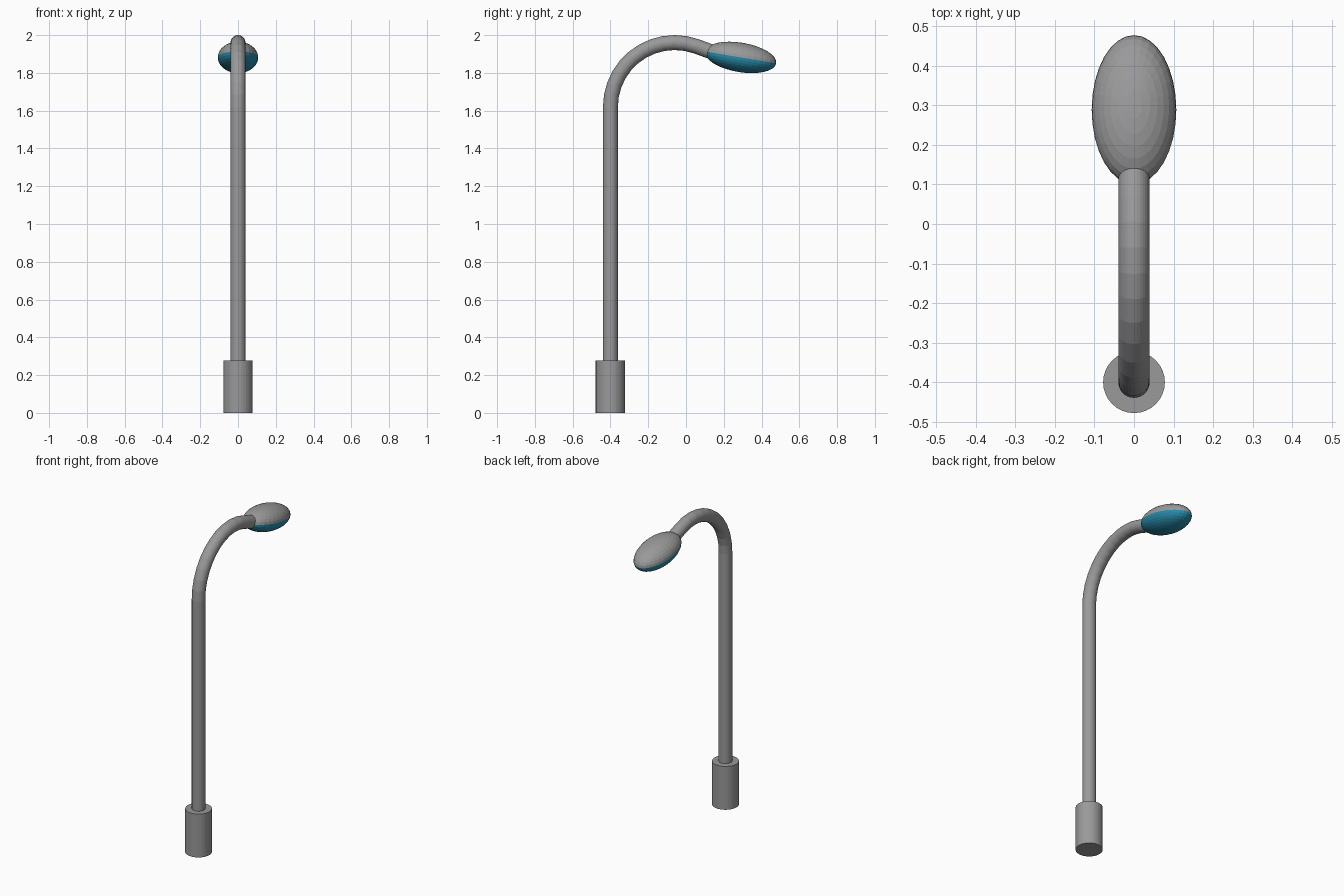
import bpy, bmesh
from math import sin, cos, radians, pi
from mathutils import Matrix

if "Cube" in bpy.data.objects:
    bpy.data.objects.remove(bpy.data.objects["Cube"])

POST_Y = -0.4
TUBE_R = 0.0395
BASE_H = 0.278
BEND_R = 0.34          # centreline radius of the gooseneck
BEND_Z = 1.6205


def material(name, color):
    mat = bpy.data.materials.new(name)
    mat.diffuse_color = color
    mat.use_nodes = True
    mat.node_tree.nodes["Principled BSDF"].inputs["Base Color"].default_value = mat.diffuse_color
    return mat


grey = material("dark_grey", (0.32, 0.32, 0.32, 1))
blue = material("lens_blue", (0.02, 0.27, 0.42, 1))


def finish(bm, name, mat):
    bmesh.ops.recalc_face_normals(bm, faces=bm.faces)
    mesh = bpy.data.meshes.new(name)
    bm.to_mesh(mesh)
    bm.free()
    mesh.materials.append(mat)
    obj = bpy.data.objects.new(name, mesh)
    bpy.context.collection.objects.link(obj)
    return obj


def tube(name, path, radius, sides=32):
    """Sweep a circle along (y, z, tilt) stations in the x = 0 plane."""
    bm = bmesh.new()
    rings = []
    for y, z, t in path:
        ring = []
        for i in range(sides):
            a = 2 * pi * i / sides
            u, v = radius * cos(a), radius * sin(a)
            ring.append(bm.verts.new((u, y + v * cos(t), z - v * sin(t))))
        rings.append(ring)
    for lo, hi in zip(rings, rings[1:]):
        for i in range(sides):
            j = (i + 1) % sides
            bm.faces.new((lo[i], lo[j], hi[j], hi[i]))
    bm.faces.new(rings[0])
    bm.faces.new(rings[-1])
    return finish(bm, name, grey)


def half_shell(name, sign, mat):
    """Upper (+1) or lower (-1) half of the tilted egg-shaped lamp head."""
    bm = bmesh.new()
    bmesh.ops.create_uvsphere(bm, u_segments=32, v_segments=16, radius=1)
    bmesh.ops.delete(bm, geom=[v for v in bm.verts if v.co.z * sign < -1e-4],
                     context='VERTS')
    # An open shell can confuse the normal solver, so orient outward by hand
    bm.transform(Matrix.Translation((0, 0.289, 1.882))
                 @ Matrix.Rotation(radians(-9.5), 4, 'X')
                 @ Matrix.Diagonal((0.107, 0.191, 0.078, 1)))
    return finish(bm, name, mat)


# Base sleeve
tube("base", [(POST_Y, 0, 0), (POST_Y, BASE_H, 0)], 0.078)

# Straight post and curved neck as one pipe, its end buried in the lamp head
path = [(POST_Y, BASE_H - 0.02, 0)]
for deg in range(0, 111, 10):
    a = radians(deg)
    path.append((POST_Y + BEND_R * (1 - cos(a)), BEND_Z + BEND_R * sin(a), a))
y, z, a = path[-1]
path.append((y + 0.09 * sin(a), z + 0.09 * cos(a), a))
tube("post", path, TUBE_R)

# Lamp head: grey housing over a blue lens, flat shaded like the rest
half_shell("lamp_housing", 1, grey)
half_shell("lamp_lens", -1, blue)
